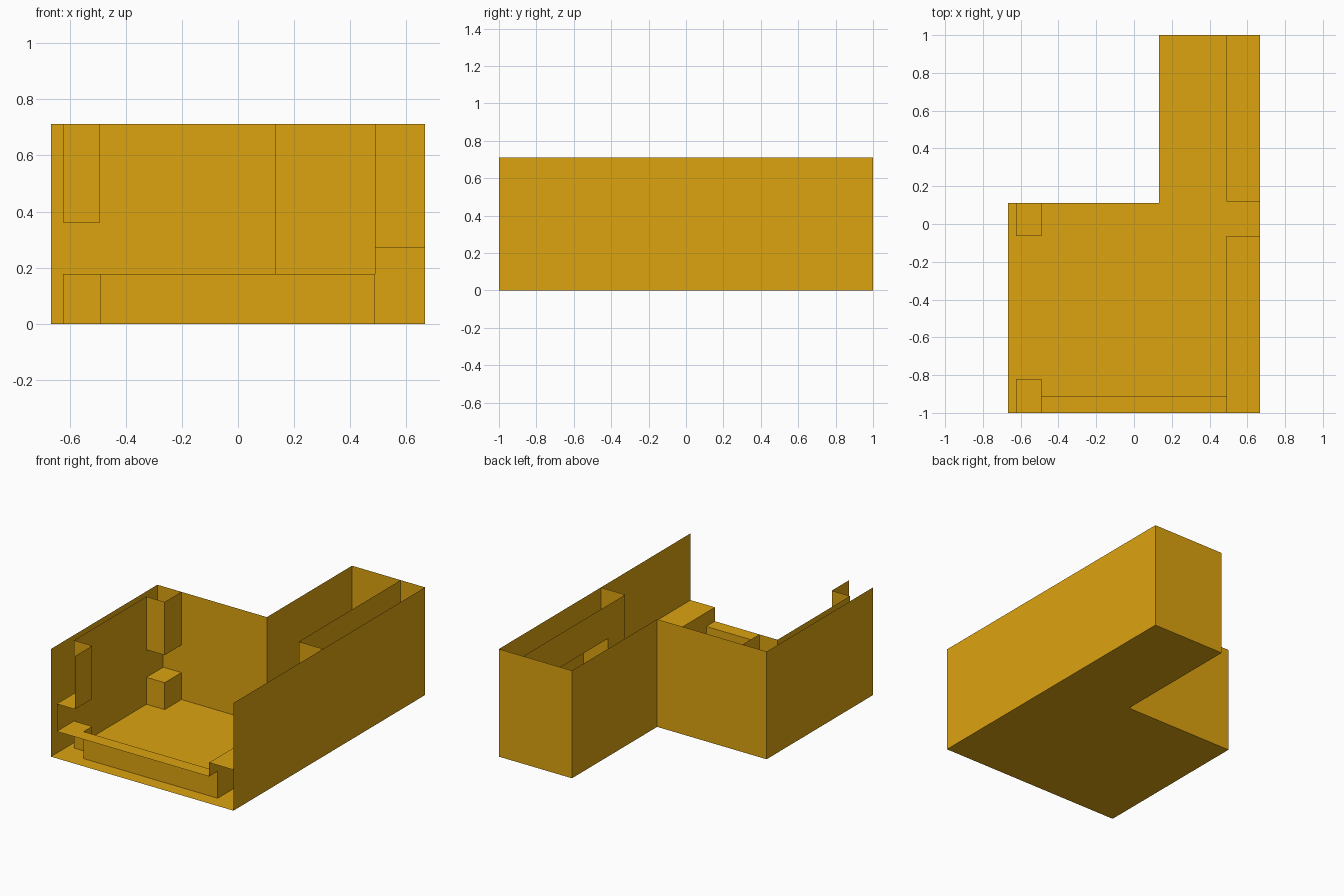
import bpy

if "Cube" in bpy.data.objects:
    bpy.data.objects.remove(bpy.data.objects["Cube"])

mat = bpy.data.materials.new("amber")
mat.diffuse_color = (0.72, 0.37, 0.005, 1)
mat.use_nodes = True
mat.node_tree.nodes["Principled BSDF"].inputs["Base Color"].default_value = mat.diffuse_color

# Shared plan positions and heights
W, H = 0.667, 0.711                 # half width, wall height
XL, XC, XR = -0.624, -0.491, 0.489  # inner left wall, left box faces, right bench face
NX, NY = 0.133, 0.111               # inner corner of the L plan
YF, YM = -0.82, -0.064              # ends of the front and rear left boxes
YC, YN = -0.91, 0.118               # counter back, rear niche start
ZC, ZB, ZU, ZN = 0.178, 0.27, 0.36, 0.49  # counter, bench, upper box, niche heights


def make(name, verts, faces):
    me = bpy.data.meshes.new(name)
    me.from_pydata(verts, [], faces)
    me.materials.append(mat)
    ob = bpy.data.objects.new(name, me)
    bpy.context.collection.objects.link(ob)
    return ob


def wall(name, path, z0, z1):
    """Thin upright wall following an open plan path."""
    n = len(path)
    verts = [(x, y, z) for z in (z0, z1) for x, y in path]
    make(name, verts, [(i, i + 1, n + i + 1, n + i) for i in range(n - 1)])


def slab(name, outline, z):
    """Thin level panel from a plan outline."""
    make(name, [(x, y, z) for x, y in outline], [tuple(range(len(outline)))])


def rect(x0, x1, y0, y1):
    return [(x0, y0), (x1, y0), (x1, y1), (x0, y1)]


# Outer shell: L-shaped floor and walls, open at the front and top
plan = [(W, -1), (W, 1), (NX, 1), (NX, NY), (-W, NY), (-W, -1)]
slab("floor", plan, 0)
wall("outer_wall", plan, 0, H)

# Inner left wall, stepping around the low and high corner boxes
rear_step = [(XL, YF), (XL, YM), (XC, YM), (XC, NY)]
wall("lower_left_lining", [(XR, YC), (XC, YC), (XC, YF)] + rear_step, 0, ZC)
wall("middle_left_lining", [(XL, -1), (XL, NY)], ZC, ZU)
wall("upper_left_lining", [(XC, -1), (XC, YF)] + rear_step, ZU, H)

# Level panels of the corner boxes and the front counter
slab("front_counter_top",
     [(XL, -1), (XR, -1), (XR, YC), (XC, YC), (XC, YF), (XL, YF)], ZC)
slab("rear_box_top", rect(XL, XC, YM, NY), ZC)
slab("front_upper_box_base", rect(XL, XC, -1, YF), ZU)
slab("rear_upper_box_base", rect(XL, XC, YM, NY), ZU)

# Right bench
wall("bench_side_lower", [(XR, YC), (XR, YM)], 0, ZC)
wall("bench_side_upper", [(XR, -1), (XR, YM)], ZC, ZB)
slab("bench_top", rect(XR, W, -1, YM), ZB)

# Pier behind the bench and the long overhead box above the rear niche
wall("pier_base", [(XR, YM), (XR, YN), (W, YN)], 0, ZB)
wall("pier", [(W, YM), (XR, YM), (XR, YN), (W, YN)], ZB, ZN)
wall("overhead_box_side", [(W, YM), (XR, YM), (XR, 1)], ZN, H)
slab("overhead_box_base", rect(XR, W, YN, 1), ZN)
